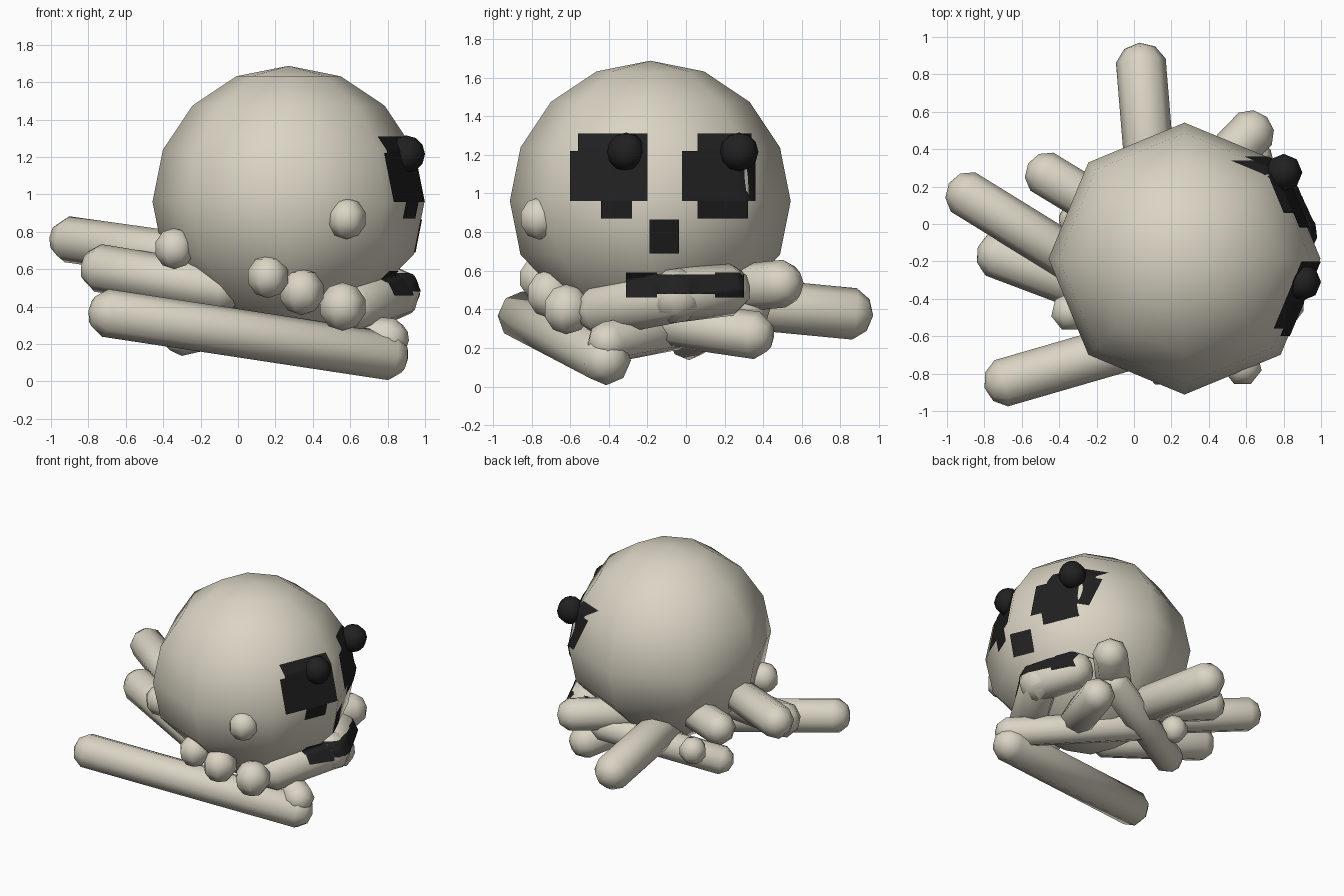
import bpy, bmesh
from mathutils import Vector
from mathutils.bvhtree import BVHTree

if "Cube" in bpy.data.objects:
    bpy.data.objects.remove(bpy.data.objects["Cube"])


def material(name, rgb):
    m = bpy.data.materials.new(name)
    m.diffuse_color = (*rgb, 1)
    m.use_nodes = True
    m.node_tree.nodes["Principled BSDF"].inputs["Base Color"].default_value = m.diffuse_color
    return m


BONE = material("bone", (0.70, 0.66, 0.55))
BLACK = material("black", (0.015, 0.015, 0.016))


def finish(name, bm, mat):
    me = bpy.data.meshes.new(name)
    bm.to_mesh(me)
    bm.free()
    me.materials.append(mat)
    for p in me.polygons:
        p.use_smooth = True
    ob = bpy.data.objects.new(name, me)
    bpy.context.collection.objects.link(ob)
    return ob


def ball(name, c, r, mat, seg=8, rings=6):
    bm = bmesh.new()
    bmesh.ops.create_uvsphere(bm, u_segments=seg, v_segments=rings, radius=r)
    bmesh.ops.translate(bm, verts=bm.verts, vec=c)
    return finish(name, bm, mat)


def capsule(name, a, b, r):
    # low-poly sphere pulled apart along the line a-b
    a, b = Vector(a), Vector(b)
    d = b - a
    bm = bmesh.new()
    bmesh.ops.create_uvsphere(bm, u_segments=8, v_segments=5, radius=r * 1.04)
    q = d.to_track_quat('Z', 'Y')
    for v in bm.verts:
        v.co = q @ v.co + (b if v.co.z > 0 else a)
    return finish(name, bm, BONE)


# skull, narrower towards the underside
bm = bmesh.new()
bmesh.ops.create_uvsphere(bm, u_segments=8, v_segments=8, radius=0.727)
for v in bm.verts:
    if v.co.z < -0.4:
        v.co.x *= 0.86
        v.co.y *= 0.86
    v.co += Vector((0.27, -0.185, 0.96))
skull = finish("skull", bm, BONE)

# jaw in two bent lengths
jaw_1 = capsule("jaw_near", (0.62, -0.42, 0.40), (0.83, -0.05, 0.47), 0.14)
jaw_2 = capsule("jaw_far", (0.83, -0.05, 0.47), (0.72, 0.19, 0.50), 0.14)

# loose limb bones
BONES = [
    ((0.04, 0.83, 0.38), (0.10, 0.1, 0.45), 0.135),
    ((-0.88, 0.15, 0.755), (-0.2, -0.27, 0.66), 0.125),
    ((-0.46, 0.26, 0.63), (0.05, -0.05, 0.55), 0.12),
    ((-0.71, -0.17, 0.60), (-0.1, -0.40, 0.50), 0.13),
    ((-0.67, -0.84, 0.36), (0.78, -0.42, 0.14), 0.13),
    ((0.62, 0.48, 0.53), (0.3, 0.15, 0.50), 0.125),
    ((0.80, -0.40, 0.23), (0.05, 0.12, 0.33), 0.11),
    ((-0.29, 0.02, 0.25), (0.45, 0.33, 0.42), 0.11),
    ((0.62, 0.33, 0.27), (0.45, -0.08, 0.33), 0.125),
]
for i, (a, b, r) in enumerate(BONES):
    capsule(f"limb_bone_{i + 1}", a, b, r)

# small knuckles
KNOBS = [(0.58, -0.76, 0.87, 0.11), (-0.34, -0.47, 0.71, 0.11),
         (0.16, -0.76, 0.56, 0.115), (0.34, -0.71, 0.48, 0.125),
         (0.56, -0.62, 0.40, 0.13), (-0.20, 0.20, 0.36, 0.10)]
for i, (x, y, z, r) in enumerate(KNOBS):
    ball(f"knuckle_{i + 1}", (x, y, z), r, BONE, 7, 5)

# round pupils
ball("pupil_near", (0.90, -0.31, 1.215), 0.10, BLACK)
ball("pupil_far", (0.80, 0.275, 1.215), 0.10, BLACK)


def decal(name, rects, targets, n=12):
    # thin black patch laid onto the surfaces from the +x side
    trees = [BVHTree.FromPolygons([v.co for v in t.data.vertices],
                                  [list(p.vertices) for p in t.data.polygons])
             for t in targets]

    def hit(y, z):
        hits = [t.ray_cast(Vector((2, y, z)), Vector((-1, 0, 0)))[0] for t in trees]
        xs = [h.x for h in hits if h]
        return Vector((max(xs) + 0.008, y, z)) if xs else None

    bm = bmesh.new()
    for y0, y1, z0, z1 in rects:
        grid = [[hit(y0 + (y1 - y0) * i / n, z0 + (z1 - z0) * j / n)
                 for j in range(n + 1)] for i in range(n + 1)]
        vs = [[bm.verts.new(p) if p else None for p in row] for row in grid]
        for i in range(n):
            for j in range(n):
                f = (vs[i][j], vs[i + 1][j], vs[i + 1][j + 1], vs[i][j + 1])
                if all(f):
                    bm.faces.new(f)
    finish(name, bm, BLACK)


# eye sockets, nose and mouth
decal("eye_socket_near", [(-0.60, -0.20, 0.96, 1.22), (-0.56, -0.20, 1.22, 1.31),
                          (-0.44, -0.28, 0.87, 0.96)], [skull])
decal("eye_socket_far", [(-0.02, 0.36, 0.96, 1.22), (0.06, 0.34, 1.22, 1.31),
                         (0.06, 0.32, 0.87, 0.96)], [skull])
decal("nose", [(-0.19, -0.035, 0.69, 0.865)], [skull])
decal("mouth", [(-0.31, -0.15, 0.46, 0.59), (-0.15, 0.15, 0.48, 0.58),
                (0.15, 0.30, 0.46, 0.59)], [skull, jaw_1, jaw_2])
